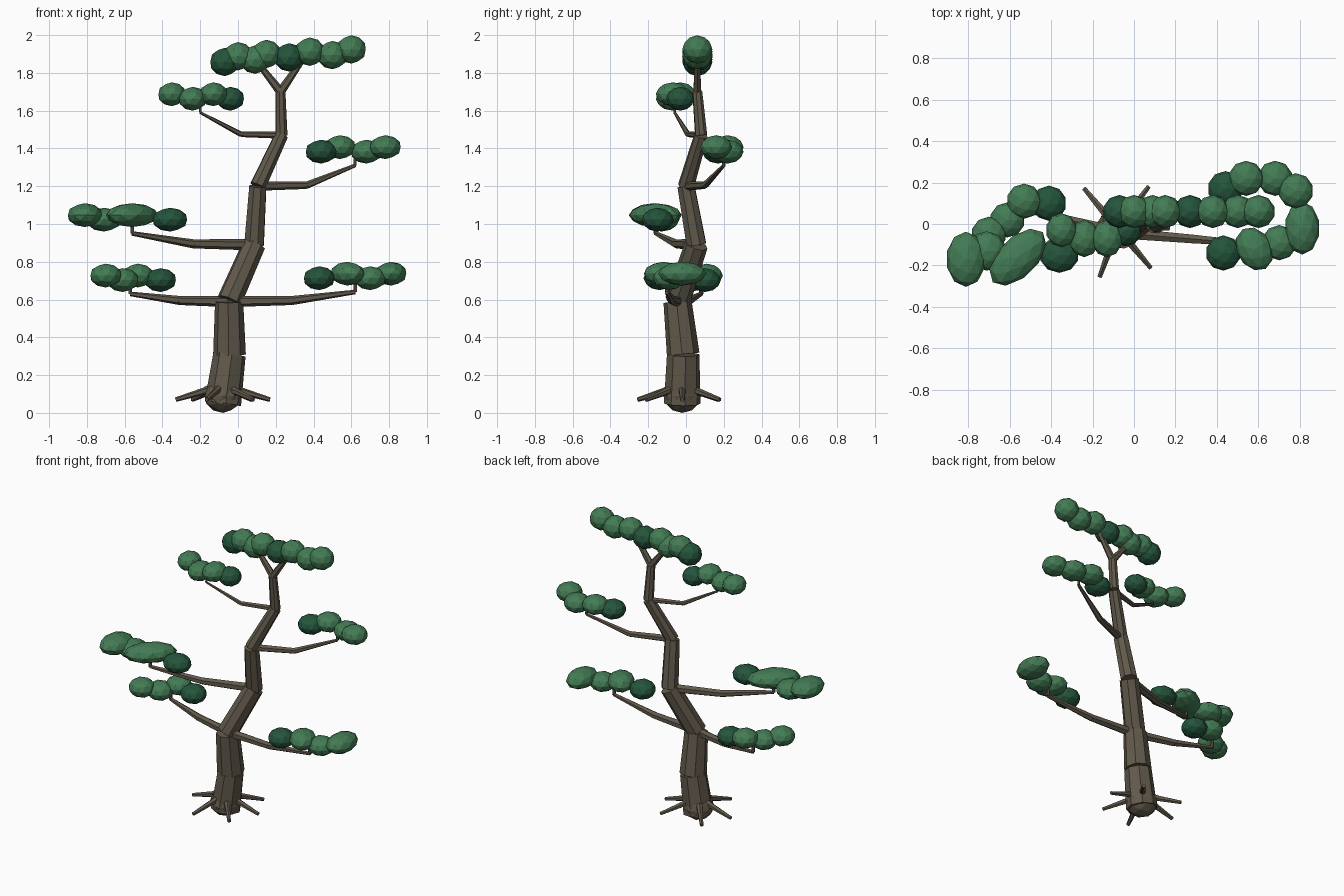
import bpy
import math
from mathutils import Vector

if "Cube" in bpy.data.objects:
    bpy.data.objects.remove(bpy.data.objects["Cube"], do_unlink=True)


def make_material(name, color):
    material = bpy.data.materials.new(name)
    material.use_nodes = True
    material.diffuse_color = (*color, 1)
    shader = material.node_tree.nodes["Principled BSDF"]
    shader.inputs["Base Color"].default_value = (*color, 1)
    return material


bark = make_material("bark brown", (0.12, 0.1, 0.07))
leaf = make_material("leaf green", (0.056, 0.2, 0.09))
dark_leaf = make_material("dark leaf green", (0.018, 0.09, 0.045))


def finish(name, material):
    part = bpy.context.object
    part.name = name
    part.data.materials.append(material)


def limb(name, start, end, start_radius, end_radius, sides=6):
    """Tapered straight piece of wood between two points."""
    axis = end - start
    bpy.ops.mesh.primitive_cone_add(
        vertices=sides, radius1=start_radius, radius2=end_radius,
        depth=axis.length, location=(start + end) / 2,
        rotation=axis.to_track_quat("Z", "Y").to_euler())
    finish(name, bark)


def puff(name, center, radii, material, turn=0):
    """Faceted squashed ball."""
    bpy.ops.mesh.primitive_ico_sphere_add(
        subdivisions=2, radius=1, location=center, scale=radii,
        rotation=(0, 0, math.radians(turn)))
    finish(name, material)


def trunk_radius(point):
    return 0.1 - 0.043 * point.z


def foliage(name, height, spots, size, thickness, rise=0):
    """Row of puffs bobbing down and up; every fourth one is dark.
    A spot is x, y and, if wanted, a stretch along y and a turn."""
    for i, (x, y, *shape) in enumerate(spots):
        stretch, turn = shape or (1, 0)
        bob = 0.012 if i % 2 else -0.012
        puff(f"{name}_foliage_{i + 1}", (x, y, height + bob + rise * i),
             (size, size * stretch, thickness),
             leaf if i % 4 else dark_leaf, turn)


def bough(name, joint, tip, spots, size=0.085):
    """Branch that leaves the trunk level, lifts to its tip and holds foliage."""
    tip = Vector(tip)
    elbow = joint.lerp(tip, 0.5)
    elbow.z = joint.z + 0.005
    radius = min(0.03, trunk_radius(joint) / 2)
    limb(f"{name}_branch", joint, elbow, radius, radius * 0.8)
    limb(f"{name}_branch_tip", elbow, tip, radius * 0.8, radius * 0.4)
    limb(f"{name}_twig", tip, tip + Vector((0, 0, 0.06)), radius * 0.4, radius * 0.3)
    foliage(name, tip.z + 0.085, spots, size, 0.063)


# Trunk: stepped, tapered segments
joints = [Vector(p) for p in (
    (-0.08, -0.02, 0.05), (-0.045, -0.015, 0.31), (-0.047, -0.045, 0.59),
    (0.085, 0.055, 0.89), (0.105, 0, 1.2), (0.23, 0.08, 1.47), (0.225, 0.06, 1.7))]
for i, (low, high) in enumerate(zip(joints, joints[1:])):
    step = 0.9 if i > 1 else 1
    limb(f"trunk_{i + 1}", low, high, trunk_radius(low) * step, trunk_radius(high), 8)

# Fork at the crown
fork = joints[-1]
limb("fork_right", fork, fork + Vector((-0.11, 0, 0.14)), 0.024, 0.016)
limb("fork_left", fork, fork + Vector((0.11, 0, 0.16)), 0.024, 0.016)

# Root ball and spreading roots
base = joints[0] + Vector((0, 0, 0.04))
puff("root_ball", base, (0.1, 0.1, 0.09), bark)
for i, degrees in enumerate((0, 53, 130, 180, 250, 310)):
    angle = math.radians(degrees)
    out = Vector((math.cos(angle), math.sin(angle), 0))
    shoulder = base + out * 0.06 + Vector((0, 0, 0.04))
    knee = base + out * 0.1 + Vector((0, 0, 0.025))
    end = base + out * 0.25 - Vector((0, 0, 0.02))
    limb(f"root_shoulder_{i + 1}", shoulder, knee, 0.025, 0.019)
    limb(f"root_{i + 1}", knee, end, 0.019, 0.012)

# Branches with their foliage, from the bottom up
bough("low_right", joints[2], (-0.57, 0.08, 0.63),
      [(-0.41, 0.1), (-0.53, 0.11), (-0.61, 0.02), (-0.7, -0.05)])
bough("low_left", joints[2], (0.62, -0.1, 0.64),
      [(0.43, -0.14), (0.58, -0.12, 1.3, 30), (0.7, -0.09), (0.81, -0.02, 1.5, 0)])
bough("middle_right", joints[3], (-0.56, -0.16, 0.95),
      [(-0.36, -0.15, 0.9, 0), (-0.56, -0.16, 1.8, -45), (-0.71, -0.13),
       (-0.81, -0.17, 1.4, 0)], 0.095)
bough("middle_left", joints[4], (0.62, 0.2, 1.31),
      [(0.44, 0.17), (0.54, 0.22), (0.68, 0.22), (0.78, 0.16)])
bough("high_right", joints[5], (-0.2, -0.06, 1.59),
      [(-0.04, -0.03), (-0.13, -0.07, 1.2, 0), (-0.24, -0.07, 1.2, 0),
       (-0.35, -0.03, 1.1, 0)], 0.075)

# Crown: one long row that climbs to the left
crown = [(x, 0.06) for x in (-0.07, 0, 0.09, 0.15, 0.27, 0.38, 0.5, 0.6)]
foliage("crown", 1.87, crown, 0.08, 0.075, 0.006)
